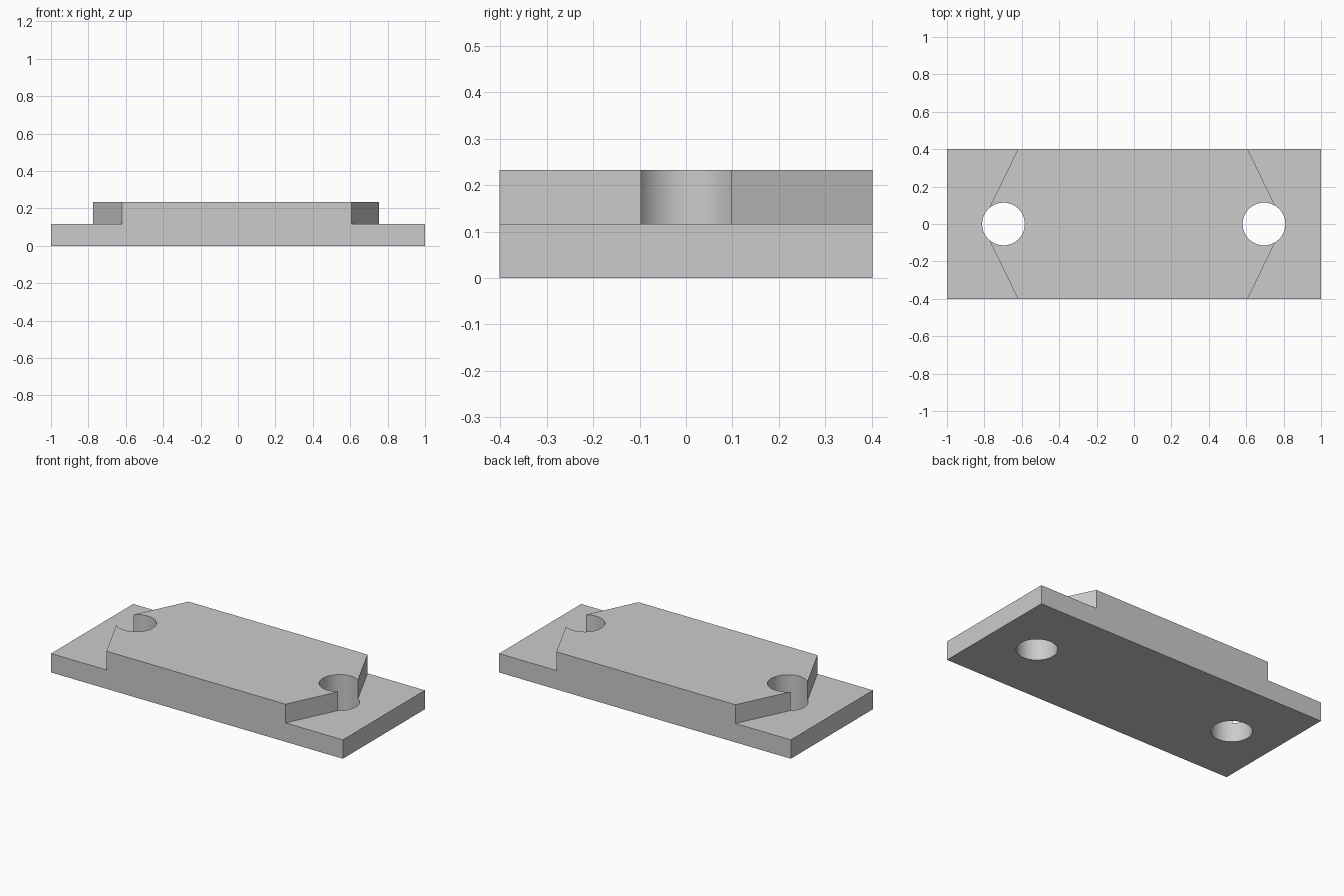
import bpy
import bmesh
import math

cube = bpy.data.objects.get("Cube")
if cube:
    bpy.data.objects.remove(cube, do_unlink=True)

HALF_Y, BASE_Z, TOP_Z = 0.402, 0.117, 0.233
HOLE_R = 0.114

grey = bpy.data.materials.new("light grey")
grey.use_nodes = True
colour = (0.6, 0.6, 0.6, 1)
grey.diffuse_color = colour
grey.node_tree.nodes["Principled BSDF"].inputs["Base Color"].default_value = colour


def prism(name, outline, z0, z1):
    """Extrude a counter-clockwise outline from z0 to z1."""
    bm = bmesh.new()
    face = bm.faces.new([bm.verts.new((x, y, z0)) for x, y in outline])
    side = bmesh.ops.extrude_face_region(bm, geom=[face])
    top = [g for g in side["geom"] if isinstance(g, bmesh.types.BMVert)]
    bmesh.ops.translate(bm, verts=top, vec=(0, 0, z1 - z0))
    bmesh.ops.recalc_face_normals(bm, faces=bm.faces)
    mesh = bpy.data.meshes.new(name)
    bm.to_mesh(mesh)
    bm.free()
    mesh.materials.append(grey)
    obj = bpy.data.objects.new(name, mesh)
    bpy.context.collection.objects.link(obj)
    return obj


def combine(target, other, operation):
    """Apply an exact boolean and remove the helper."""
    mod = target.modifiers.new(operation.lower(), "BOOLEAN")
    mod.operation, mod.object, mod.solver = operation, other, "EXACT"
    bpy.context.view_layer.objects.active = target
    bpy.ops.object.modifier_apply(modifier=mod.name)
    bpy.data.objects.remove(other, do_unlink=True)


# Rectangular base
plate = prism("mounting_plate",
              [(-1, -HALF_Y), (1, -HALF_Y), (1, HALF_Y), (-1, HALF_Y)], 0, BASE_Z)

# Raised pad with slanted ends that run into the holes
lower = [(-0.777, -0.08), (-0.62, -HALF_Y), (0.607, -HALF_Y), (0.763, -0.08)]
upper = [(x, -y) for x, y in reversed(lower)]
pad = prism("raised_pad", lower + upper, BASE_Z, TOP_Z)
combine(plate, pad, "UNION")

# Round bolt holes
for x in (-0.698, 0.695):
    ring = [(x + HOLE_R * math.cos(a), HOLE_R * math.sin(a))
            for a in (math.tau * i / 64 for i in range(64))]
    cutter = prism("hole_cutter", ring, -0.1, TOP_Z + 0.1)
    cutter.hide_render = True
    combine(plate, cutter, "DIFFERENCE")

# Smooth hole walls, sharp outer edges
plate.select_set(True)
bpy.context.view_layer.objects.active = plate
bpy.ops.object.shade_smooth_by_angle(angle=math.radians(20))
